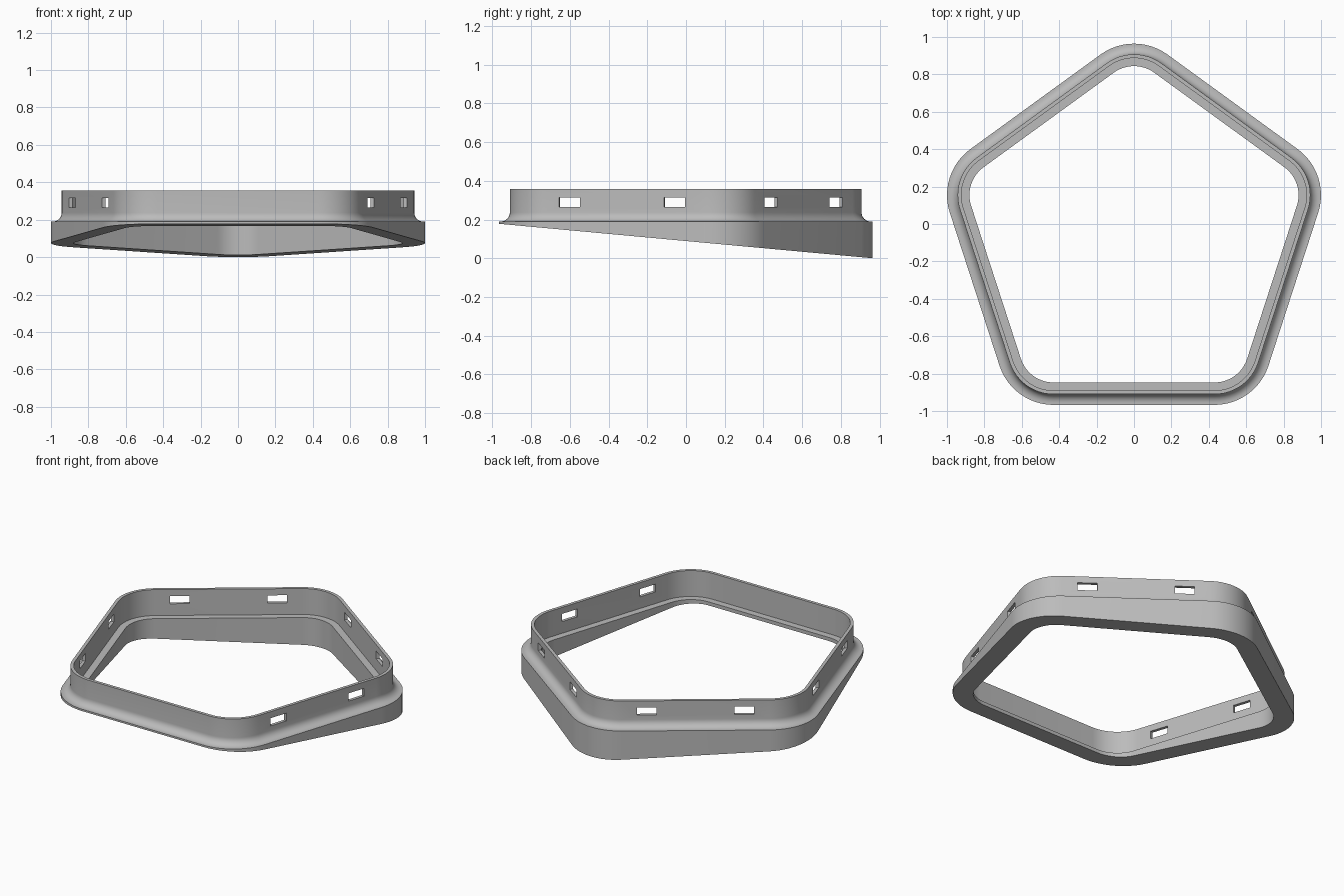
import bpy, bmesh
from math import sin, cos, pi, radians
from mathutils import Matrix, Vector

if "Cube" in bpy.data.objects:
    bpy.data.objects.remove(bpy.data.objects["Cube"])

CORNER_R, ROUND, CY = 0.7316, 0.304, -0.0713   # corner centre radius, rounding, centre y
LEDGE, RIM, WALL_OUT, WALL_IN, BASE_IN = 0.19, 0.357, 0.057, 0.077, 0.12
STEPS = 12

grey = bpy.data.materials.new("grey plastic")
grey.use_nodes = True
colour = (0.5, 0.5, 0.5, 1)
grey.diffuse_color = colour
grey.node_tree.nodes["Principled BSDF"].inputs["Base Color"].default_value = colour


def outline(inset):
    """Rounded pentagon pointing to the back, shrunk by inset."""
    pts = []
    for k in range(5):
        mid = pi / 2 + k * 2 * pi / 5
        for i in range(STEPS + 1):
            a = mid + (i / STEPS - 0.5) * 2 * pi / 5
            r = ROUND - inset
            pts.append((CORNER_R * cos(mid) + r * cos(a),
                        CY + CORNER_R * sin(mid) + r * sin(a)))
    return pts


def sloped_bottom(y):
    return max(0, 0.178 * (0.965 - y) / 1.93)


def new_object(name, bm):
    bmesh.ops.recalc_face_normals(bm, faces=bm.faces)
    mesh = bpy.data.meshes.new(name)
    bm.to_mesh(mesh)
    bm.free()
    mesh.materials.append(grey)
    ob = bpy.data.objects.new(name, mesh)
    bpy.context.collection.objects.link(ob)
    return ob


# Cross-section as (inset, height); None means the sloped underside
fillet = WALL_OUT - 0.01
profile = [(0, None), (0, LEDGE)]
profile += [(0.01 + fillet * sin(t * pi / 16), LEDGE + fillet * (1 - cos(t * pi / 16)))
            for t in range(9)]
profile += [(WALL_OUT, RIM), (WALL_IN, RIM), (WALL_IN, LEDGE),
            (BASE_IN, LEDGE), (BASE_IN, None)]

# Sweep the cross-section round the pentagon
bm = bmesh.new()
rings = [[bm.verts.new((x, y, sloped_bottom(y) if z is None else z)) for x, y in outline(d)]
         for d, z in profile]
n = len(rings[0])
for a, b in zip(rings, rings[1:] + rings[:1]):
    for i in range(n):
        j = (i + 1) % n
        bm.faces.new((a[i], a[j], b[j], b[i]))
frame = new_object("pentagon_frame", bm)

# Two slots in each wall except the front one
apothem = CORNER_R * cos(pi / 5) + ROUND - (WALL_OUT + WALL_IN) / 2
bm = bmesh.new()
for angle in (-18, 54, 126, 198):
    turn = Matrix.Translation((0, CY, 0)) @ Matrix.Rotation(radians(angle), 4, "Z")
    for along in (-0.285, 0.285):
        place = turn @ Matrix.Translation((apothem, along, 0.29))
        bmesh.ops.create_cube(bm, size=1, matrix=place @ Matrix.Diagonal((0.08, 0.115, 0.05, 1)))
cutter = new_object("slot_cutter", bm)
cutter.hide_render = True

cut = frame.modifiers.new("slots", "BOOLEAN")
cut.operation, cut.solver, cut.object = "DIFFERENCE", "EXACT", cutter
bpy.context.view_layer.update()
result = bpy.data.meshes.new_from_object(frame.evaluated_get(bpy.context.evaluated_depsgraph_get()))
frame.modifiers.clear()
frame.data = result
bpy.data.objects.remove(cutter)

# Smooth corners and fillet, crisp edges
bpy.ops.object.select_all(action="DESELECT")
frame.select_set(True)
bpy.context.view_layer.objects.active = frame
bpy.ops.object.shade_smooth_by_angle(angle=radians(30))
